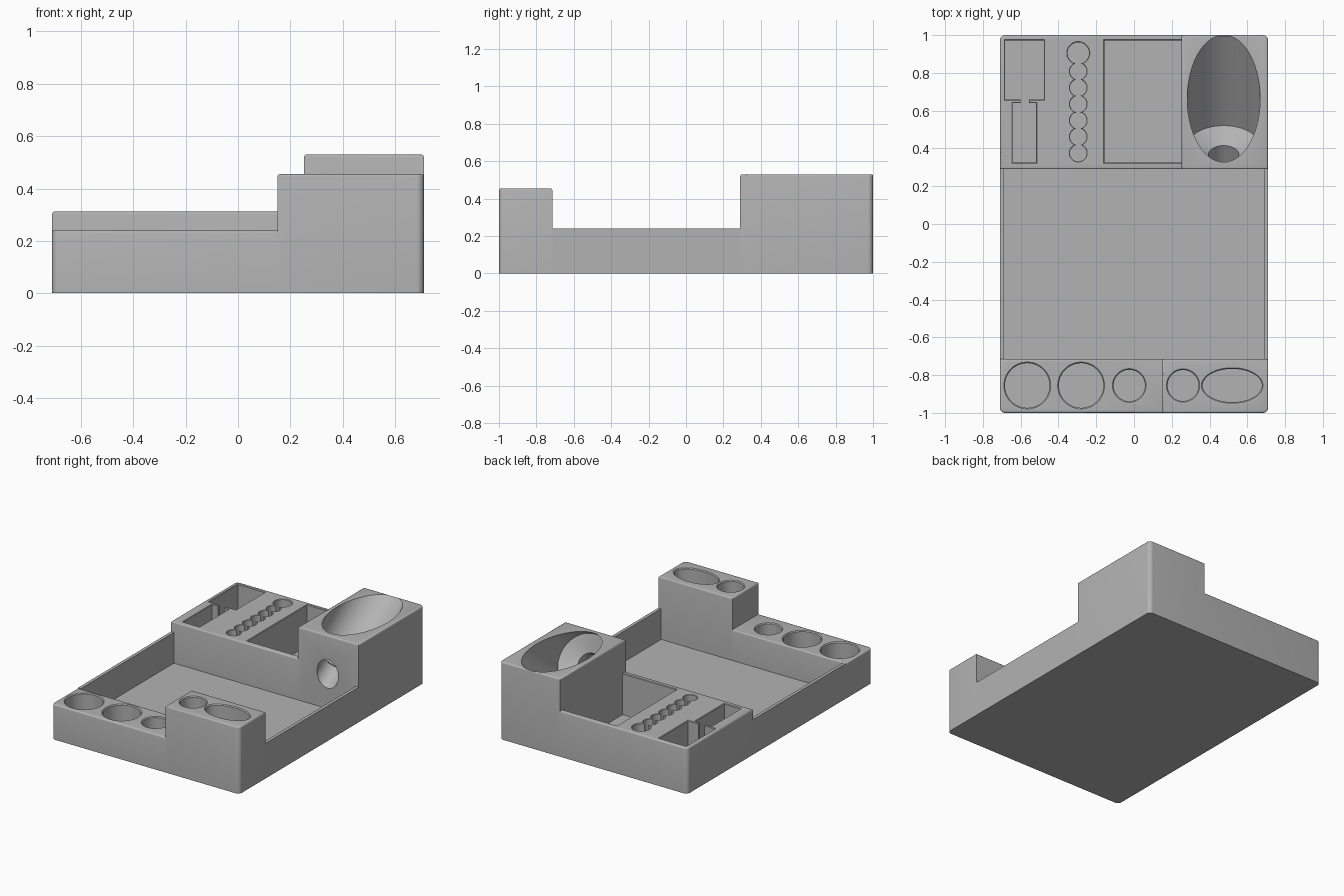
import bpy, bmesh, math
from mathutils import Vector

if "Cube" in bpy.data.objects:
    bpy.data.objects.remove(bpy.data.objects["Cube"], do_unlink=True)

W, L = 0.71, 1.0          # half width and half length
FRONT, BACK = -0.715, 0.29  # tray ends
FLOOR, RIM = 0.03, 0.24

gray = bpy.data.materials.new("plain gray")
gray.use_nodes = True
gray.diffuse_color = (0.45, 0.45, 0.45, 1)
gray.node_tree.nodes["Principled BSDF"].inputs["Base Color"].default_value = gray.diffuse_color


def add_object(name, bm):
    bmesh.ops.recalc_face_normals(bm, faces=bm.faces)
    mesh = bpy.data.meshes.new(name)
    bm.to_mesh(mesh)
    bm.free()
    mesh.materials.append(gray)
    ob = bpy.data.objects.new(name, mesh)
    bpy.context.collection.objects.link(ob)
    return ob


def loft(name, loops):
    """Closed solid through a list of equal point loops."""
    bm = bmesh.new()
    rings = [[bm.verts.new(p) for p in loop] for loop in loops]
    n = len(rings[0])
    for a, b in zip(rings, rings[1:]):
        for i in range(n):
            j = (i + 1) % n
            bm.faces.new((a[i], a[j], b[j], b[i]))
    bm.faces.new(rings[0])
    bm.faces.new(rings[-1])
    return add_object(name, bm)


def block(name, x0, x1, y0, y1, top):
    """Box with rounded outer corners and softened top edges."""
    bm = bmesh.new()
    bmesh.ops.create_cube(bm, size=1)
    for v in bm.verts:
        v.co = ((x0, x1)[v.co.x > 0], (y0, y1)[v.co.y > 0], (0, top)[v.co.z > 0])
    corners = [e for e in bm.edges
               if all(abs(abs(v.co.x) - W) < 1e-4 and abs(abs(v.co.y) - L) < 1e-4 for v in e.verts)]
    bmesh.ops.bevel(bm, geom=corners, offset=0.028, segments=6, profile=0.5, affect='EDGES')
    rim = [e for e in bm.edges if all(v.co.z > top - 1e-4 for v in e.verts)]
    bmesh.ops.bevel(bm, geom=rim, offset=0.01, segments=3, profile=0.5, affect='EDGES')
    return add_object(name, bm)


def cut(ob, cutter):
    mod = ob.modifiers.new("cut", 'BOOLEAN')
    mod.operation, mod.solver, mod.object = 'DIFFERENCE', 'EXACT', cutter
    cutter.hide_render = True
    bpy.context.view_layer.update()
    deps = bpy.context.evaluated_depsgraph_get()
    mesh = bpy.data.meshes.new_from_object(ob.evaluated_get(deps))
    ob.modifiers.clear()
    ob.data = mesh
    bpy.data.objects.remove(cutter, do_unlink=True)


def pocket(ob, x, y, rx, ry, top, sides=64, lip=0.006):
    """Vertical pocket with a chamfered rim; four sides makes a rectangle."""
    k = math.sqrt(2) if sides == 4 else 1

    def loop(z, grow):
        angles = [math.tau * (i + 0.5) / sides for i in range(sides)]
        return [(x + (rx + grow) * k * math.cos(a), y + (ry + grow) * k * math.sin(a), z) for a in angles]
    cut(ob, loft("cutter", [loop(FLOOR, 0), loop(top - lip, 0), loop(top, lip), loop(top + 0.1, lip)]))


def slot(ob, x0, x1, y0, y1, top, lip=0.004):
    pocket(ob, (x0 + x1) / 2, (y0 + y1) / 2, (x1 - x0) / 2, (y1 - y0) / 2, top, 4, lip)


# Open tray with thin side walls
inner = W - 0.022
section = [(-W, 0), (W, 0), (W, RIM), (inner, RIM), (inner, FLOOR),
           (-inner, FLOOR), (-inner, RIM), (-W, RIM)]
tray = loft("tray", [[(x, y, z) for x, z in section] for y in (FRONT, BACK)])

# Front low block with three round cups
front_low = block("front_low_block", -W, 0.162, -L, FRONT, RIM)
for x, r in ((-0.565, 0.118), (-0.28, 0.118), (-0.025, 0.083)):
    pocket(front_low, x, -0.855, r, r, RIM)

# Front tall block with a round and an oval cup
front_tall = block("front_tall_block", 0.15, W, -L, FRONT, 0.455)
pocket(front_tall, 0.26, -0.855, 0.082, 0.082, 0.455)
pocket(front_tall, 0.52, -0.855, 0.157, 0.088, 0.455)

# Back low block: stepped pocket, chain of holes, wide compartment
TOP = 0.312
back_low = block("back_low_block", -W, 0.265, BACK, L, TOP)
slot(back_low, -0.682, -0.477, 0.658, 0.972, TOP)
slot(back_low, -0.643, -0.518, 0.325, 0.64, TOP)
slot(back_low, -0.6, -0.555, 0.62, 0.68, TOP, 0.001)
slot(back_low, -0.157, 0.3, 0.325, 0.972, TOP)
pocket(back_low, -0.295, 0.905, 0.057, 0.057, TOP, 40, 0.004)
for i in range(6):
    pocket(back_low, -0.295, 0.808 - 0.0865 * i, 0.0445, 0.0445, TOP, 32, 0.003)

# Back tall block with a slanted holster and nozzle hole
back_tall = block("back_tall_block", 0.252, W, BACK, L, 0.53)
tilt = math.radians(35)
axis = Vector((0, math.cos(tilt), math.sin(tilt)))
up = Vector((0, -math.sin(tilt), math.cos(tilt)))
side = Vector((1, 0, 0))
mouth = Vector((0.475, 0.664, 0.53))
stations = [(-0.6, 0.08), (-0.36, 0.08), (-0.31, 0.193), (0.5, 0.193)]
cut(back_tall, loft("cutter", [
    [mouth + axis * t + side * r * math.cos(math.tau * i / 72) + up * r * math.sin(math.tau * i / 72)
     for i in range(72)] for t, r in stations]))

# Smooth the rounded faces, keep the edges crisp
bpy.ops.object.select_all(action='DESELECT')
for ob in (tray, front_low, front_tall, back_low, back_tall):
    ob.select_set(True)
    bpy.context.view_layer.objects.active = ob
bpy.ops.object.shade_smooth_by_angle(angle=math.radians(32))
